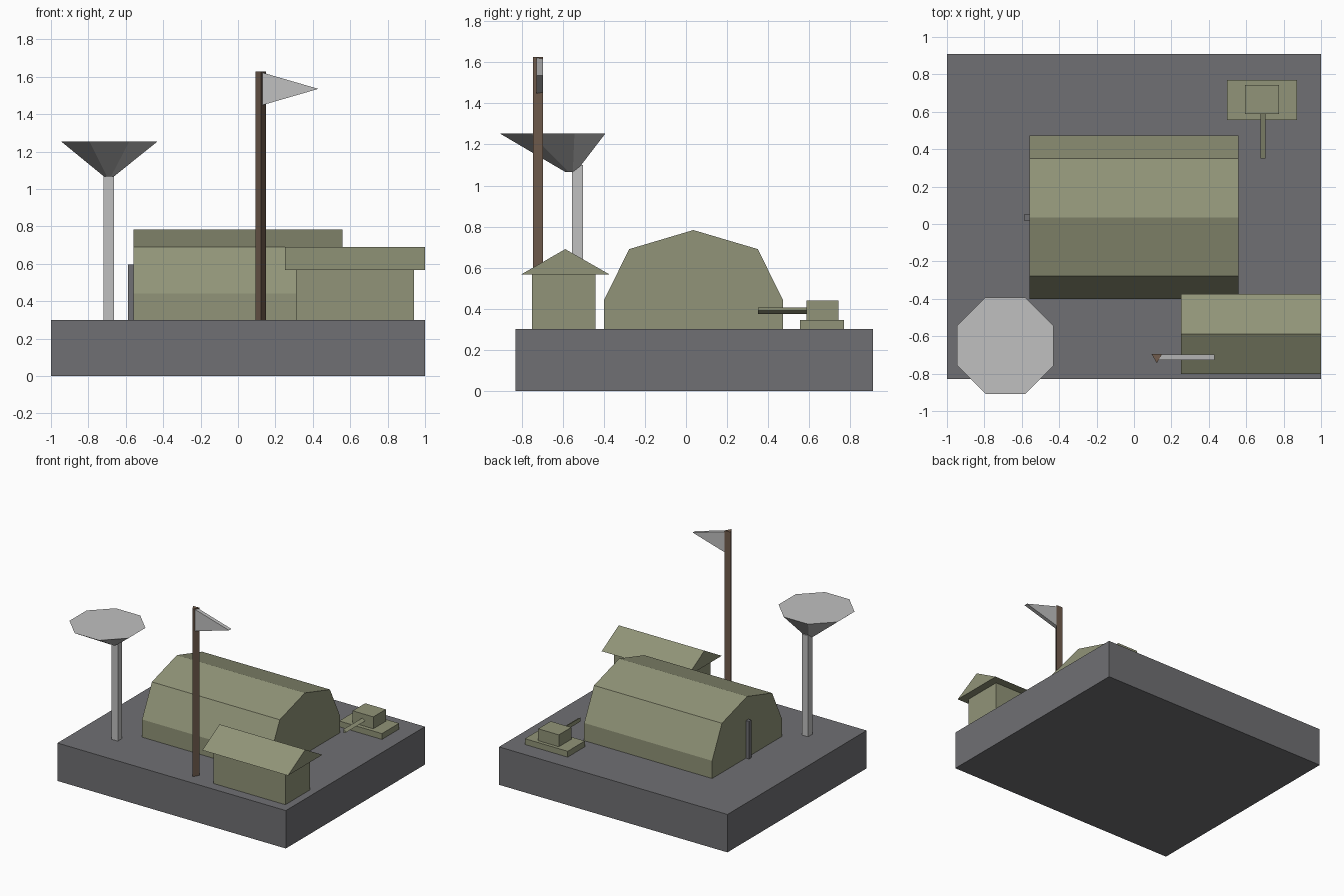
import bpy, bmesh, math
from mathutils import Vector

if "Cube" in bpy.data.objects:
    bpy.data.objects.remove(bpy.data.objects["Cube"])


def material(name, rgb):
    m = bpy.data.materials.new(name)
    m.diffuse_color = (*rgb, 1)
    m.use_nodes = True
    m.node_tree.nodes["Principled BSDF"].inputs["Base Color"].default_value = m.diffuse_color
    return m


GREY = material("dark grey", (0.162, 0.162, 0.172))
OLIVE = material("olive", (0.283, 0.296, 0.188))
LIGHT = material("light grey", (0.53, 0.53, 0.53))
BROWN = material("brown", (0.165, 0.108, 0.075))


def loft(name, bottom, top, mat):
    """Closed solid between two matching outlines."""
    bm = bmesh.new()
    a = [bm.verts.new(p) for p in bottom]
    b = [bm.verts.new(p) for p in top]
    n = len(a)
    bm.faces.new(a[::-1])
    bm.faces.new(b)
    for i in range(n):
        j = (i + 1) % n
        bm.faces.new((a[i], a[j], b[j], b[i]))
    bmesh.ops.recalc_face_normals(bm, faces=bm.faces)
    me = bpy.data.meshes.new(name)
    bm.to_mesh(me)
    bm.free()
    me.materials.append(mat)
    ob = bpy.data.objects.new(name, me)
    bpy.context.collection.objects.link(ob)
    return ob


def prism(name, axis, outline, lo, hi, mat):
    """Extrude a 2D outline along x, y or z."""
    def place(p, t):
        u, v = p
        return {"x": (t, u, v), "y": (u, t, v), "z": (u, v, t)}[axis]
    return loft(name, [place(p, lo) for p in outline],
                [place(p, hi) for p in outline], mat)


def box(name, x0, x1, y0, y1, z0, z1, mat):
    return prism(name, "z", [(x0, y0), (x1, y0), (x1, y1), (x0, y1)], z0, z1, mat)


def ngon(n, r, cx, cy, start):
    return [(cx + r * math.cos(start + math.tau * i / n),
             cy + r * math.sin(start + math.tau * i / n)) for i in range(n)]


# Ground slab
box("ground_slab", -1, 1, -0.83, 0.91, 0, 0.3, GREY)

# Barracks with faceted roof, and its narrow door on the left end
prism("barracks", "x", [(-0.40, 0.3), (-0.40, 0.44), (-0.277, 0.69), (0.036, 0.783),
                        (0.35, 0.69), (0.473, 0.44), (0.473, 0.3)], -0.56, 0.56, OLIVE)
box("barracks_door", -0.587, -0.555, 0.02, 0.05, 0.3, 0.597, GREY)

# Small hut with overhanging gable roof
box("hut_walls", 0.31, 0.94, -0.75, -0.44, 0.3, 0.57, OLIVE)
prism("hut_roof", "x", [(-0.803, 0.567), (-0.373, 0.567), (-0.588, 0.69)], 0.25, 1.0, OLIVE)

# Three-sided flag pole with a pennant
prism("flag_pole", "z", ngon(3, 0.032, 0.122, -0.712, -math.pi / 2), 0.3, 1.627, BROWN)
prism("flag", "y", [(0.13, 1.622), (0.13, 1.448), (0.43, 1.535)], -0.727, -0.697, LIGHT)

# Radar post and slanted eight-sided dish
box("radar_post", -0.718, -0.664, -0.555, -0.501, 0.3, 1.1, LIGHT)
low = ngon(8, 0.028, -0.69, -0.562, math.pi / 8)
high = ngon(8, 0.279, -0.688, -0.65, math.pi / 8)
loft("radar_dish", [(x, y, 1.066) for x, y in low],
     [(x, y, 1.254) for x, y in high], LIGHT)

# Tank: hull, turret and three-sided barrel
box("tank_hull", 0.497, 0.872, 0.555, 0.77, 0.3, 0.346, OLIVE)
box("tank_turret", 0.593, 0.774, 0.587, 0.743, 0.346, 0.44, OLIVE)
prism("tank_barrel", "y", ngon(3, 0.018, 0.686, 0.39, 0), 0.35, 0.60, OLIVE)
